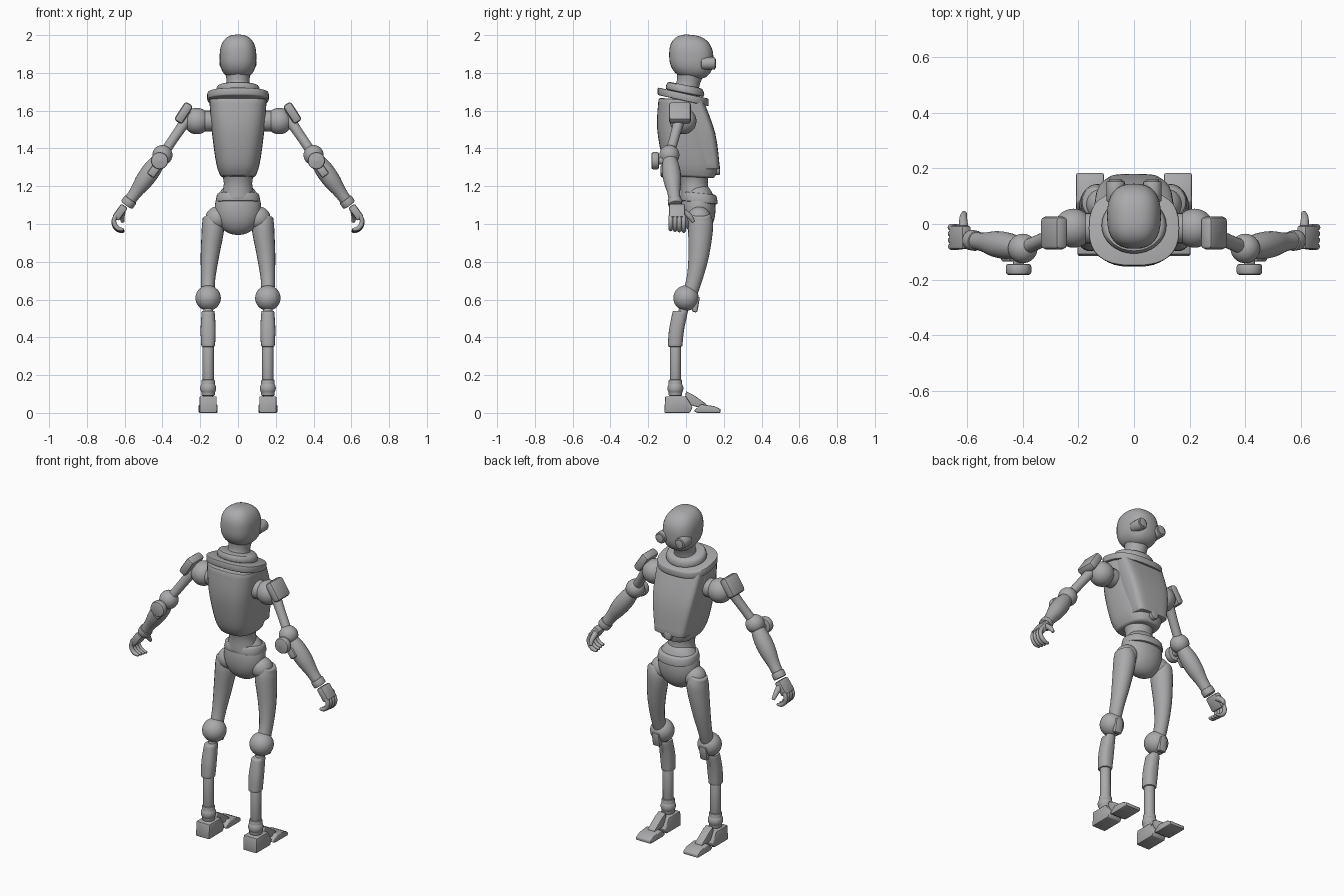
import bpy, bmesh, math
from mathutils import Vector, Matrix, Euler

old = bpy.data.objects.get("Cube")
if old:
    bpy.data.objects.remove(old)

GREY = (.4, .4, .41, 1)
grey = bpy.data.materials.new("matte_grey")
grey.use_nodes = True
grey.diffuse_color = GREY
grey.node_tree.nodes["Principled BSDF"].inputs["Base Color"].default_value = GREY


def creases(bm, degrees):
    limit = math.radians(degrees)
    return [edge for edge in bm.edges if edge.calc_face_angle(0) > limit]


def finish(bm, name, mirror, soft):
    """Round the hard edges, shade smooth and make the object."""
    bmesh.ops.recalc_face_normals(bm, faces=bm.faces)
    if soft:
        bmesh.ops.bevel(bm, geom=creases(bm, 40), offset=soft, segments=2,
                        profile=.5, affect="EDGES", clamp_overlap=True)
        bm.normal_update()
    for face in bm.faces:
        face.smooth = True
    for edge in creases(bm, 40):
        edge.smooth = False
    mesh = bpy.data.meshes.new(name)
    bm.to_mesh(mesh)
    bm.free()
    mesh.materials.append(grey)
    part = bpy.data.objects.new(name, mesh)
    bpy.context.collection.objects.link(part)
    if mirror:
        part.modifiers.new("Mirror", "MIRROR").use_mirror_merge = False


def skin(name, rings, mirror, soft):
    """Bridge rings of points and cap both ends."""
    bm = bmesh.new()
    rows = [[bm.verts.new(point) for point in ring] for ring in rings]
    for low, high in zip(rows, rows[1:]):
        for i in range(len(low)):
            bm.faces.new((low[i - 1], low[i], high[i], high[i - 1]))
    bm.faces.new(rows[0])
    bm.faces.new(rows[-1])
    finish(bm, name, mirror, soft)


def oval(width, depth, power=2, count=32):
    """Superellipse outline."""
    for i in range(count):
        c, s = math.cos(math.tau * i / count), math.sin(math.tau * i / count)
        yield (math.copysign(abs(c) ** (2 / power), c) * width,
               math.copysign(abs(s) ** (2 / power), s) * depth)


def ease(keys, steps=4):
    """Run a smooth curve through the key sections."""
    keys = [Vector(key) for key in keys]
    if len(keys) == 2:
        return keys
    curve = []
    for i, (b, c) in enumerate(zip(keys, keys[1:])):
        a, d = keys[max(i - 1, 0)], keys[min(i + 2, len(keys) - 1)]
        for step in range(steps):
            t = step / steps
            curve.append(b + ((c - a) * t + (2 * a - 5 * b + 4 * c - d) * t ** 2
                              + (3 * b - a - 3 * c + d) * t ** 3) / 2)
    return curve + [keys[-1]]


def stack(name, *keys, power=2, slope=0, x=0, mirror=False, soft=.006):
    """Stacked ovals, each key being height, back, front and half width."""
    rings = []
    for z, back, front, half in ease(keys):
        mid = (back + front) / 2
        rings.append([(x + dx, mid + dy, z + slope * (mid + dy))
                      for dx, dy in oval(half, (front - back) / 2, power)])
    skin(name, rings, mirror, soft)


def egg(name, centre, radii, power=2, slope=0, mirror=False):
    """Rounded block between a ball and a box."""
    (x, y, z), (width, depth, height) = centre, radii
    keys = []
    for degrees in range(-85, 90, 10):
        s, c = math.sin(math.radians(degrees)), math.cos(math.radians(degrees))
        scale = c ** (2 / power)
        rise = math.copysign(abs(s) ** (2 / power), s)
        keys.append((z + height * rise, y - depth * scale, y + depth * scale, width * scale))
    stack(name, *keys, power=power, slope=slope, x=x, mirror=mirror, soft=0)


def ball(name, centre, radius):
    egg(name, centre, [radius] * 3, mirror=True)


def limb(name, *keys, flat=1, mirror=True, soft=.006):
    """Round tube, each key being a point and a radius."""
    curve = ease(keys)
    rings = []
    for i, key in enumerate(curve):
        along = curve[min(i + 1, len(curve) - 1)].xyz - curve[max(i - 1, 0)].xyz
        side = along.cross(Vector((0, 1, .01))).normalized()
        up = side.cross(along).normalized()
        rings.append([key.xyz + side * u + up * v
                      for u, v in oval(key.w * flat, key.w, count=20)])
    skin(name, rings, mirror, soft)


def rod(name, start, end, *radii, mirror=True, soft=.006):
    """Straight limb with evenly spaced radii."""
    start, end = Vector(start), Vector(end)
    last = len(radii) - 1
    limb(name, *[(*start.lerp(end, i / last), r) for i, r in enumerate(radii)],
         mirror=mirror, soft=soft)


def box(name, centre, size, tilt=(0, 0, 0), soft=.01):
    bm = bmesh.new()
    turn = Euler([math.radians(angle) for angle in tilt]).to_matrix().to_4x4()
    bmesh.ops.create_cube(bm, size=1, matrix=Matrix.Translation(centre) @ turn
                          @ Matrix.Diagonal((*size, 1)))
    finish(bm, name, True, soft)


def slab(name, half, *outline):
    """Side profile extruded across one leg."""
    skin(name, [[(LEG + x, y, z) for y, z in outline] for x in (-half, half)], True, .006)


# Landmarks of the left side
LEG = .158
KNEE = Vector((LEG, 0, .608))
ANKLE = Vector((LEG, -.056, .13))
SHOULDER = Vector((.218, -.015, 1.545))
ELBOW = Vector((.4, -.088, 1.365))
WRIST = Vector((.59, -.057, 1.1))
UP, BACK = Vector((0, 0, 1)), Vector((0, -1, 0))

# Head, eyes and neck
egg("head", (0, .028, 1.887), (.097, .117, .117), power=2.5, slope=-.1)
eye = Vector((.066, .16, 1.85))
rod("eye_tube", eye + BACK * .08, eye + BACK * .005, .033, .033)
rod("eye_lens", eye + BACK * .04, eye, .024, .024, soft=.003)
stack("neck", (1.68, -.08, .07, .08), (1.74, -.05, .07, .06), (1.8, -.05, .09, .066), slope=-.2)
stack("neck_ring", (1.69, -.11, .1, .12), (1.735, -.1, .09, .11), slope=-.2, soft=.015)

# Torso shell, collar and raised chest plate
stack("collar", (1.65, -.15, .12, .163), (1.69, -.15, .12, .163), power=2.6, slope=-.22)
stack("torso", (1.25, -.08, .15, .09), (1.32, -.12, .165, .115),
      (1.5, -.153, .13, .14), (1.66, -.145, .08, .152), power=2.8, slope=-.05, soft=.015)
stack("chest_plate", (1.29, .06, .18, .1), (1.48, .03, .155, .133),
      (1.66, -.03, .09, .145), power=4.5)
rod("chest_latch", (0, .13, 1.285), (0, .18, 1.285), .026, .026, mirror=False)

# Waist and pelvis
stack("waist", (1.13, -.03, .13, .09), (1.215, -.03, .115, .075), (1.28, -.05, .125, .09))
stack("belt", (1.12, -.03, .17, .12), (1.17, -.02, .16, .11), power=2.3, slope=-.1, soft=.01)
egg("pelvis", (0, .066, 1.08), (.123, .09, .138), power=2.1)

# Legs
ball("hip_ball", (.11, .07, 1.03), .062)
limb("thigh", (.145, .08, 1.05, .05), (.132, .078, .99, .066), (.148, .068, .84, .055),
     (LEG, .045, .71, .042), (LEG, .01, .6, .038), flat=.9)
ball("knee_ball", KNEE, .067)
box("kneecap", KNEE - BACK * .052 - UP * .033, (.05, .03, .085), tilt=(-10, 0, 0))
rod("knee_link", KNEE, KNEE + BACK * .03 - UP * .14, .025, .025)
stack("calf", (.54, -.07, .01, .034), (.44, -.09, -.01, .04), (.35, -.096, -.02, .036),
      power=2.4, x=LEG, mirror=True)
rod("shin", ANKLE, ANKLE + UP * .25, .03, .03)
rod("ankle_cuff", ANKLE - UP * .04, ANKLE + UP * .046, .036, .036)
ball("ankle_ball", ANKLE, .042)

# Feet
slab("heel", .045, (-.115, 0), (.02, 0), (.035, .03), (0, .088), (-.11, .088))
slab("instep", .025, (-.01, .05), (0, .115), (.04, .095), (.11, .045), (.1, .02))
slab("toe", .05, (.04, .01), (.06, 0), (.183, 0), (.183, .02), (.15, .036), (.08, .045))

# Shoulders and arms
ball("shoulder_ball", SHOULDER, .07)
rod("shoulder_axle", (.1, -.015, 1.545), SHOULDER, .055, .055)
box("shoulder_pad", (.288, -.032, 1.588), (.05, .118, .115), tilt=(0, -33, 0), soft=.016)
rod("upper_arm", (.25, -.025, 1.585), ELBOW, .032, .026, .026)
ball("elbow_ball", ELBOW, .053)
rod("forearm", ELBOW, WRIST, .03, .047, .047, .034, .03)
rod("wrist_cuff", WRIST.lerp(ELBOW, .12), WRIST, .037, .037)
disc = ELBOW + BACK * .095 + Vector((.015, 0, -.03))
rod("elbow_stalk", disc, disc - BACK * .09, .02, .02)
rod("elbow_disc", disc, disc - BACK * .04, .046, .046, soft=.01)
box("forearm_bracket", (.447, -.118, 1.28), (.045, .035, .06), tilt=(0, -36, 0))

# Hands with curled fingers
box("palm", (.625, -.048, 1.062), (.042, .085, .085), tilt=(0, -36, 0))
for row, name in enumerate(("index", "middle", "ring", "little")):
    joint = Vector((.645, -.012 - row * .023, 1.045))
    keys = []
    for bend in range(-65, -200, -35):
        keys.append((*joint, .012))
        angle = math.radians(bend)
        joint += Vector((math.cos(angle), 0, math.sin(angle))) * (.03 - row * .001)
    limb(name + "_finger", *keys, (*joint, .008), soft=.003)
limb("thumb", (.612, -.02, 1.07, .018), (.614, .02, 1.04, .014), (.61, .04, 1.01, .009), soft=.003)
